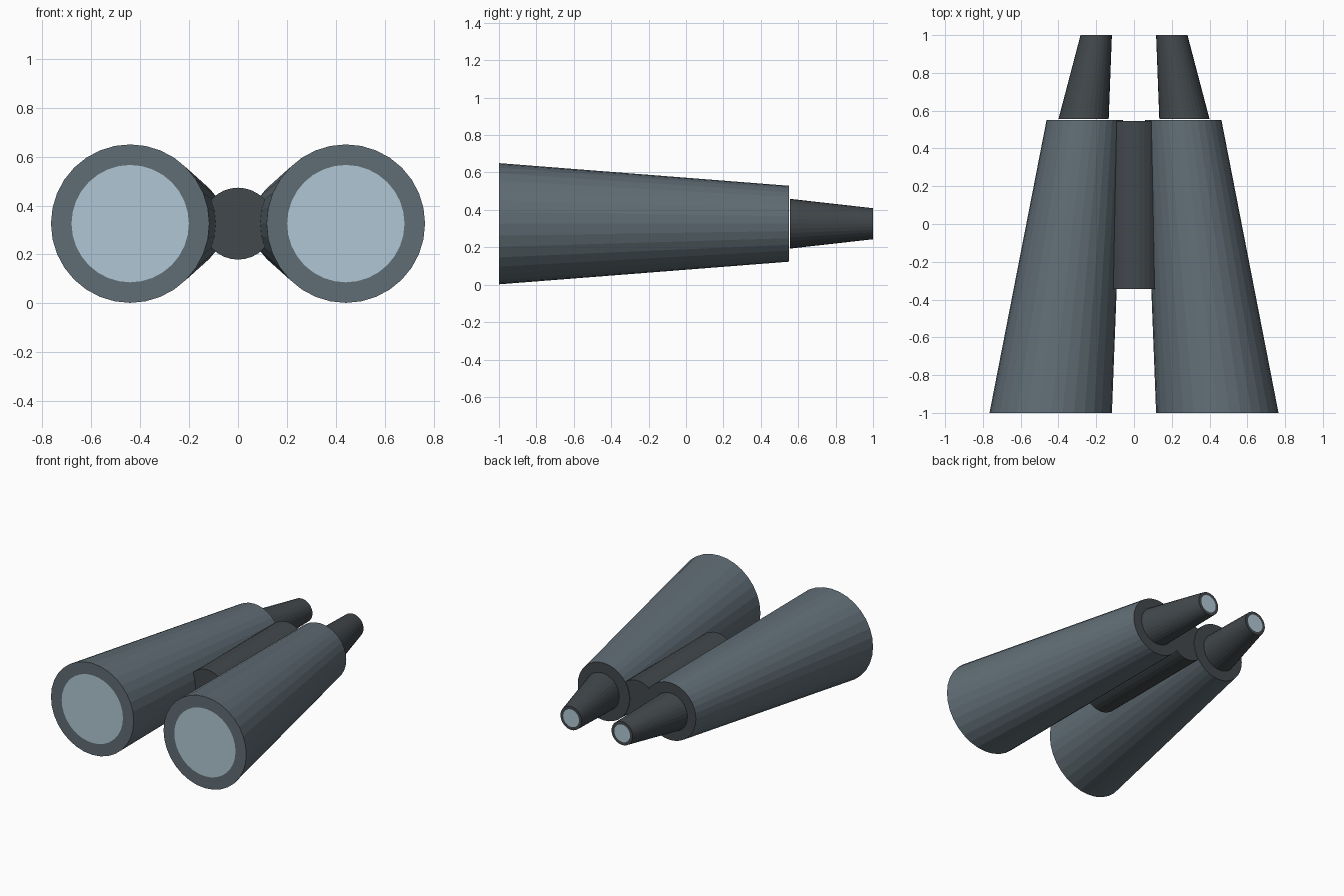
import bpy, bmesh, math

if "Cube" in bpy.data.objects:
    bpy.data.objects.remove(bpy.data.objects["Cube"])

SIDES = 32
AXIS_Z = 0.326


def material(name, rgb):
    """Flat colour from 0-255 sRGB values."""
    lin = [((c / 255 + 0.055) / 1.055) ** 2.4 for c in rgb]
    m = bpy.data.materials.new(name)
    m.diffuse_color = (*lin, 1)
    m.use_nodes = True
    m.node_tree.nodes["Principled BSDF"].inputs["Base Color"].default_value = m.diffuse_color
    return m


BODY = material("slate grey", (96, 109, 117))
DARK = material("dark grey", (66, 72, 76))
GLASS = material("pale blue glass", (176, 198, 211))
MATS = [BODY, DARK, GLASS]


def tube(name, rings, bands, caps, mirror=True):
    """Loft circles (y, centre x, radius) front to back; bands and caps give material slots."""
    bm = bmesh.new()
    loops = []
    for y, cx, r in rings:
        loops.append([bm.verts.new((cx + r * math.cos(math.tau * i / SIDES), y,
                                    AXIS_Z + r * math.sin(math.tau * i / SIDES)))
                      for i in range(SIDES)])
    for a, b, slot in zip(loops, loops[1:], bands):
        for i in range(SIDES):
            j = (i + 1) % SIDES
            bm.faces.new((a[i], a[j], b[j], b[i])).material_index = slot
    bm.faces.new(loops[0]).material_index = caps[0]
    bm.faces.new(loops[-1]).material_index = caps[1]
    bmesh.ops.recalc_face_normals(bm, faces=bm.faces)
    me = bpy.data.meshes.new(name)
    bm.to_mesh(me)
    bm.free()
    for m in MATS:
        me.materials.append(m)
    ob = bpy.data.objects.new(name, me)
    bpy.context.collection.objects.link(ob)
    if mirror:
        ob.modifiers.new("mirror", 'MIRROR').use_axis = (True, False, False)
    return ob


# Tapered barrels: glass disc, flat rim, converging body, dark rear cap
tube("barrels",
     [(-1, 0.441, 0.24), (-1, 0.441, 0.324), (0.55, 0.26, 0.203)],
     [0, 0], (2, 1))

# Eyepieces: dark cone with a small glass disc at the back
tube("eyepieces",
     [(0.555, 0.267, 0.133), (1, 0.2, 0.083), (1, 0.2, 0.062)],
     [1, 1], (1, 2))

# Central hinge cylinder joining the barrels
tube("hinge", [(-0.345, 0, 0.147), (0.545, 0, 0.147)], [1], (1, 1), mirror=False)
